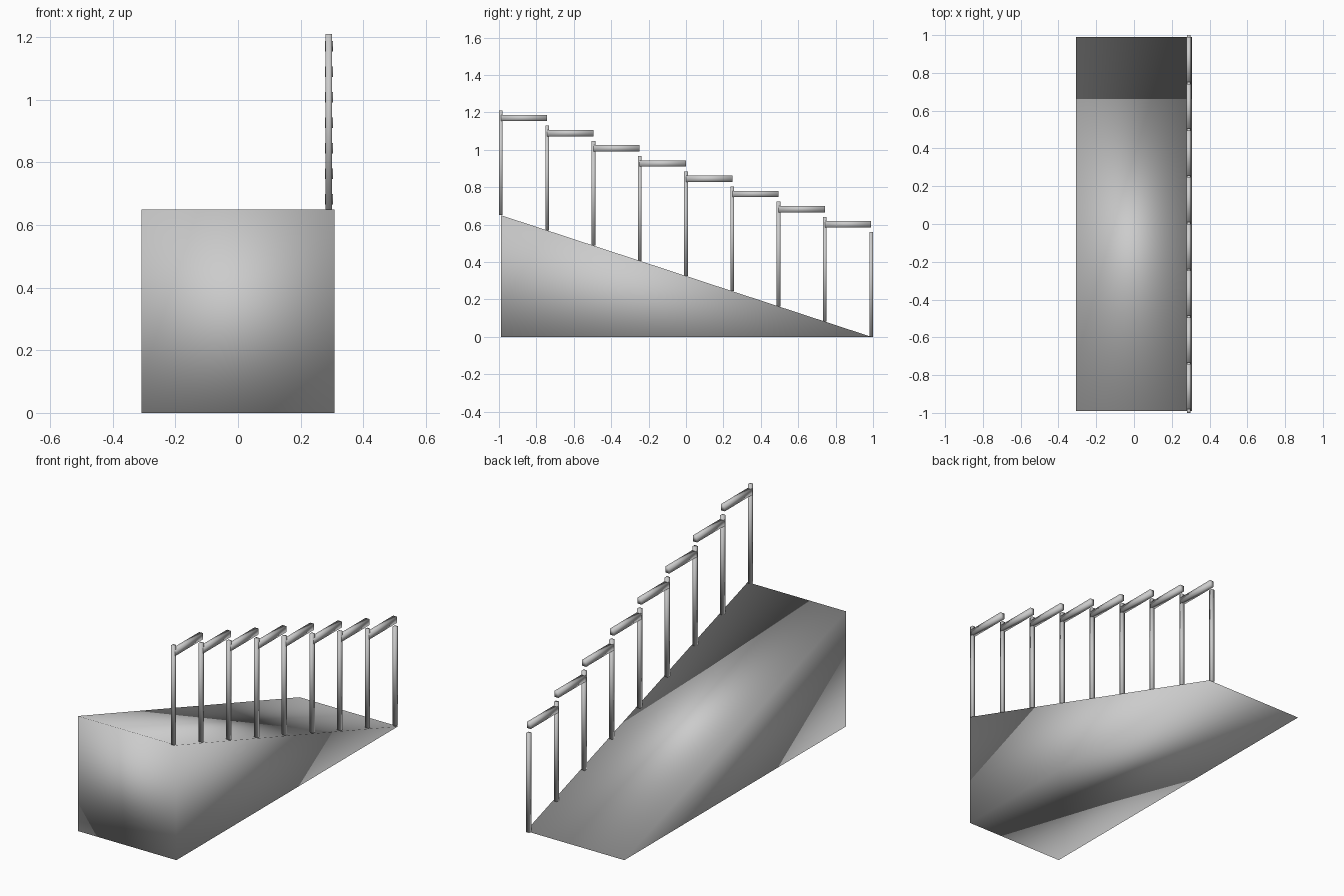
import bpy, bmesh
from math import pi
from mathutils import Matrix

if "Cube" in bpy.data.objects:
    bpy.data.objects.remove(bpy.data.objects["Cube"])

HALF_W, HALF_L, TOP = 0.308, 0.99, 0.65
RAIL_X, POST_H, BAYS = 0.29, 0.56, 8
STEP = 2 * HALF_L / BAYS


def finish(name, bm):
    bmesh.ops.recalc_face_normals(bm, faces=bm.faces)
    for f in bm.faces:
        f.smooth = True
    me = bpy.data.meshes.new(name)
    bm.to_mesh(me)
    bm.free()
    ob = bpy.data.objects.new(name, me)
    bpy.context.collection.objects.link(ob)
    return ob


def box(name, center, size):
    bm = bmesh.new()
    bmesh.ops.create_cube(bm, size=1)
    bmesh.ops.scale(bm, vec=size, verts=bm.verts)
    bmesh.ops.translate(bm, vec=center, verts=bm.verts)
    return finish(name, bm)


# Ramp: triangular side profile extruded across the width
bm = bmesh.new()
profile = [(-HALF_L, 0), (HALF_L, 0), (-HALF_L, TOP)]
side = bm.faces.new([bm.verts.new((-HALF_W, y, z)) for y, z in profile])
ext = bmesh.ops.extrude_face_region(bm, geom=[side], use_keep_orig=True)
bmesh.ops.translate(bm, vec=(2 * HALF_W, 0, 0),
                    verts=[v for v in ext["geom"] if isinstance(v, bmesh.types.BMVert)])
finish("ramp", bm)

# Posts stepping down the slope, each with a level rail reaching the next post
for i in range(BAYS + 1):
    y = -HALF_L + i * STEP
    base = TOP * (1 - i / BAYS)
    box("post", (RAIL_X, y, base + POST_H / 2), (0.02, 0.02, POST_H))
    if i < BAYS:
        box("rail", (RAIL_X, y + STEP / 2, base + POST_H - 0.04), (0.025, STEP, 0.034))
